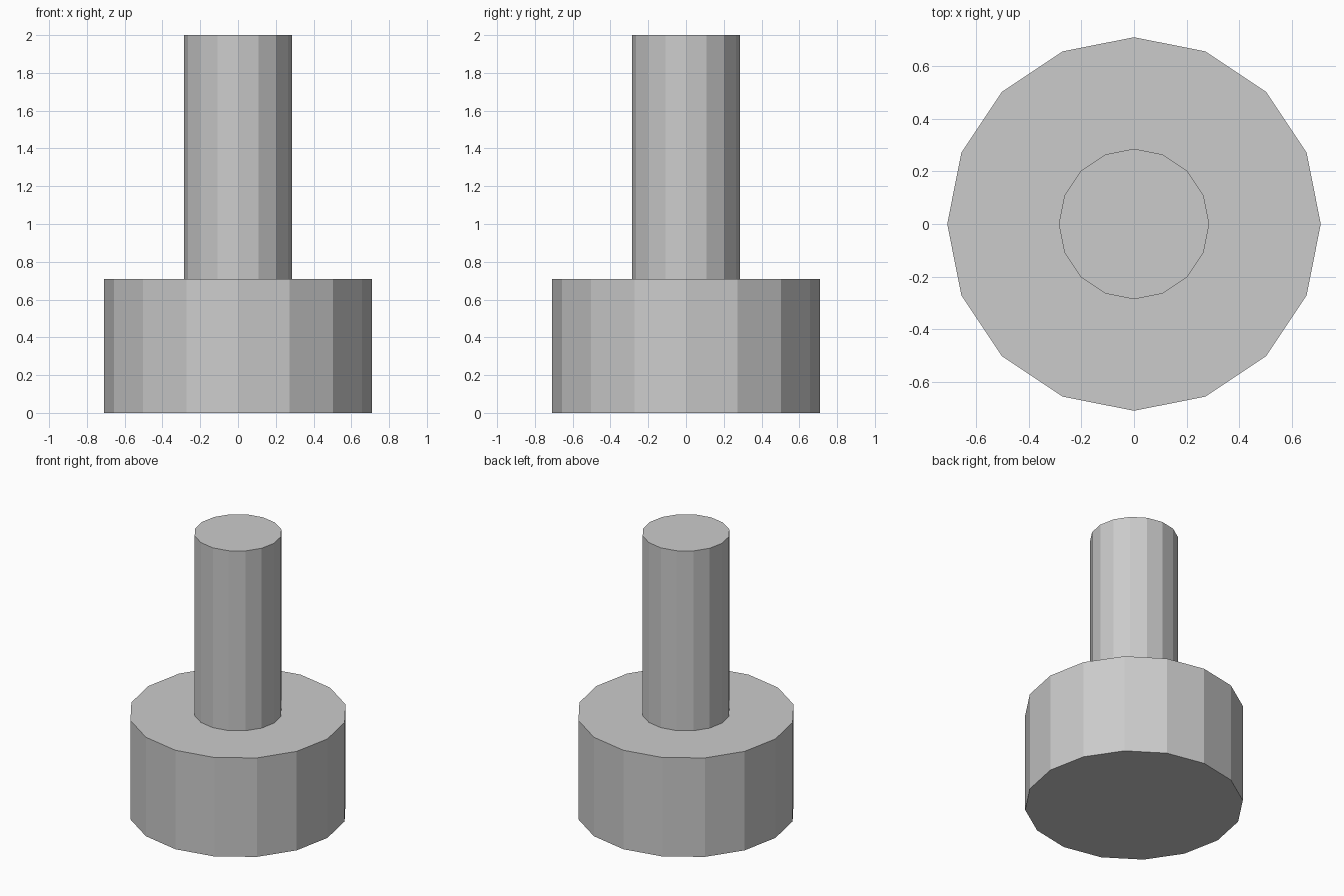
import bpy

if "Cube" in bpy.data.objects:
    bpy.data.objects.remove(bpy.data.objects["Cube"])

SIDES = 16
HEAD_HEIGHT = 0.71
TOTAL_HEIGHT = 2.0


def prism(name, radius, z0, z1):
    """Flat-shaded upright cylinder with a corner on the +x axis."""
    bpy.ops.mesh.primitive_cylinder_add(
        vertices=SIDES, radius=radius, depth=z1 - z0,
        location=(0, 0, (z0 + z1) / 2))
    obj = bpy.context.object
    obj.name = name
    return obj


# Wide base
prism("base", 0.71, 0, HEAD_HEIGHT)

# Narrow shaft standing on the base
prism("shaft", 0.286, HEAD_HEIGHT, TOTAL_HEIGHT)
